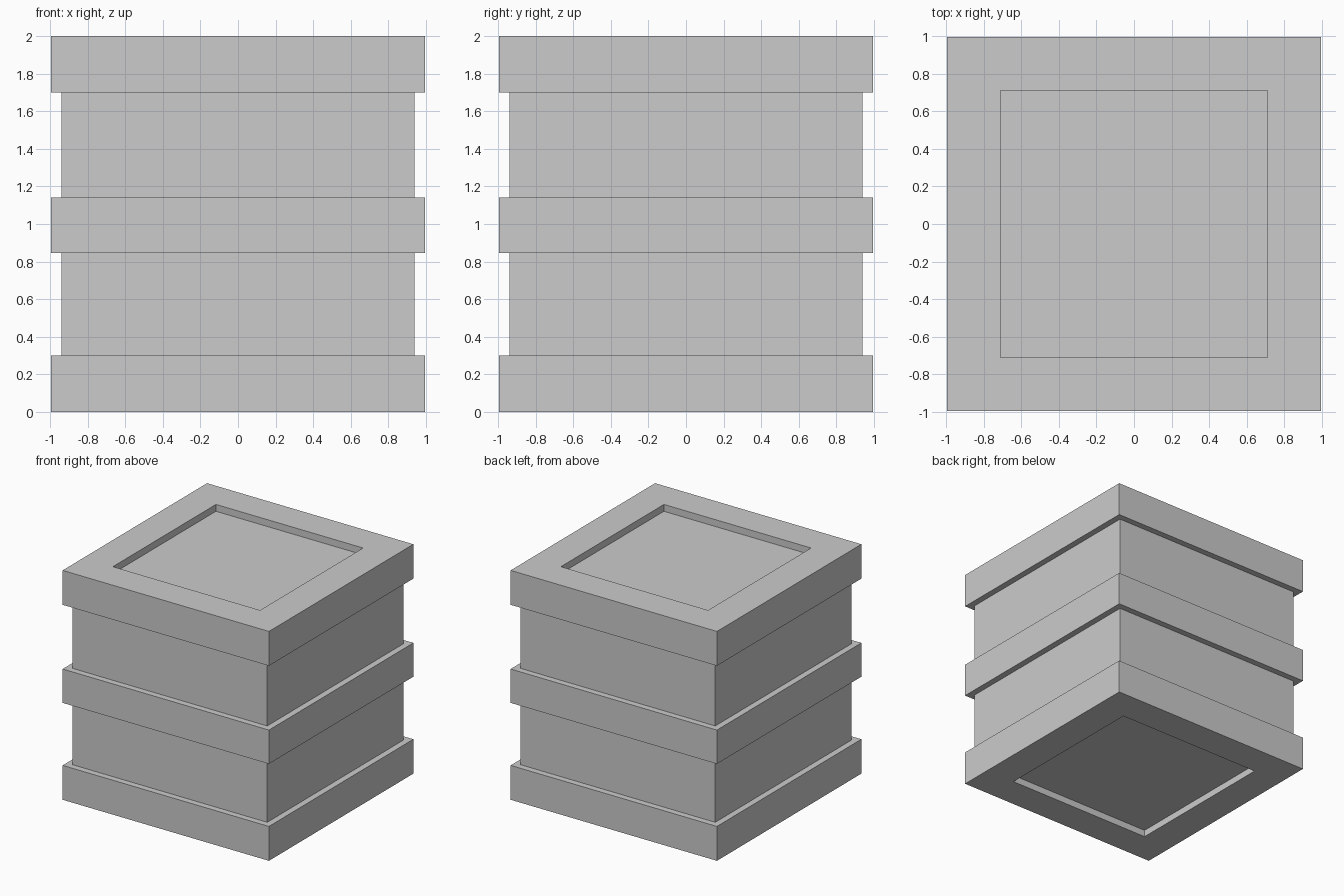
import bpy
import bmesh

if "Cube" in bpy.data.objects:
    bpy.data.objects.remove(bpy.data.objects["Cube"])

BAND, CORE, RECESS, DEPTH = 0.995, 0.94, 0.71, 0.06

# Half-width and height of each square ring, from bottom recess up to top recess
profile = [
    (RECESS, DEPTH), (RECESS, 0.0),
    (BAND, 0.0), (BAND, 0.30),
    (CORE, 0.30), (CORE, 0.845),
    (BAND, 0.845), (BAND, 1.14),
    (CORE, 1.14), (CORE, 1.70),
    (BAND, 1.70), (BAND, 2.0),
    (RECESS, 2.0), (RECESS, 2.0 - DEPTH),
]

# Banded crate: stack square rings and bridge them
bm = bmesh.new()
corners = [(-1, -1), (1, -1), (1, 1), (-1, 1)]
rings = [[bm.verts.new((sx * r, sy * r, z)) for sx, sy in corners] for r, z in profile]
for low, high in zip(rings, rings[1:]):
    for i in range(4):
        j = (i + 1) % 4
        bm.faces.new((low[i], low[j], high[j], high[i]))

# Recessed floor and lid panels
bm.faces.new(rings[0][::-1])
bm.faces.new(rings[-1])
bmesh.ops.recalc_face_normals(bm, faces=bm.faces)

mesh = bpy.data.meshes.new("banded_crate")
bm.to_mesh(mesh)
bm.free()
bpy.context.collection.objects.link(bpy.data.objects.new("banded_crate", mesh))
